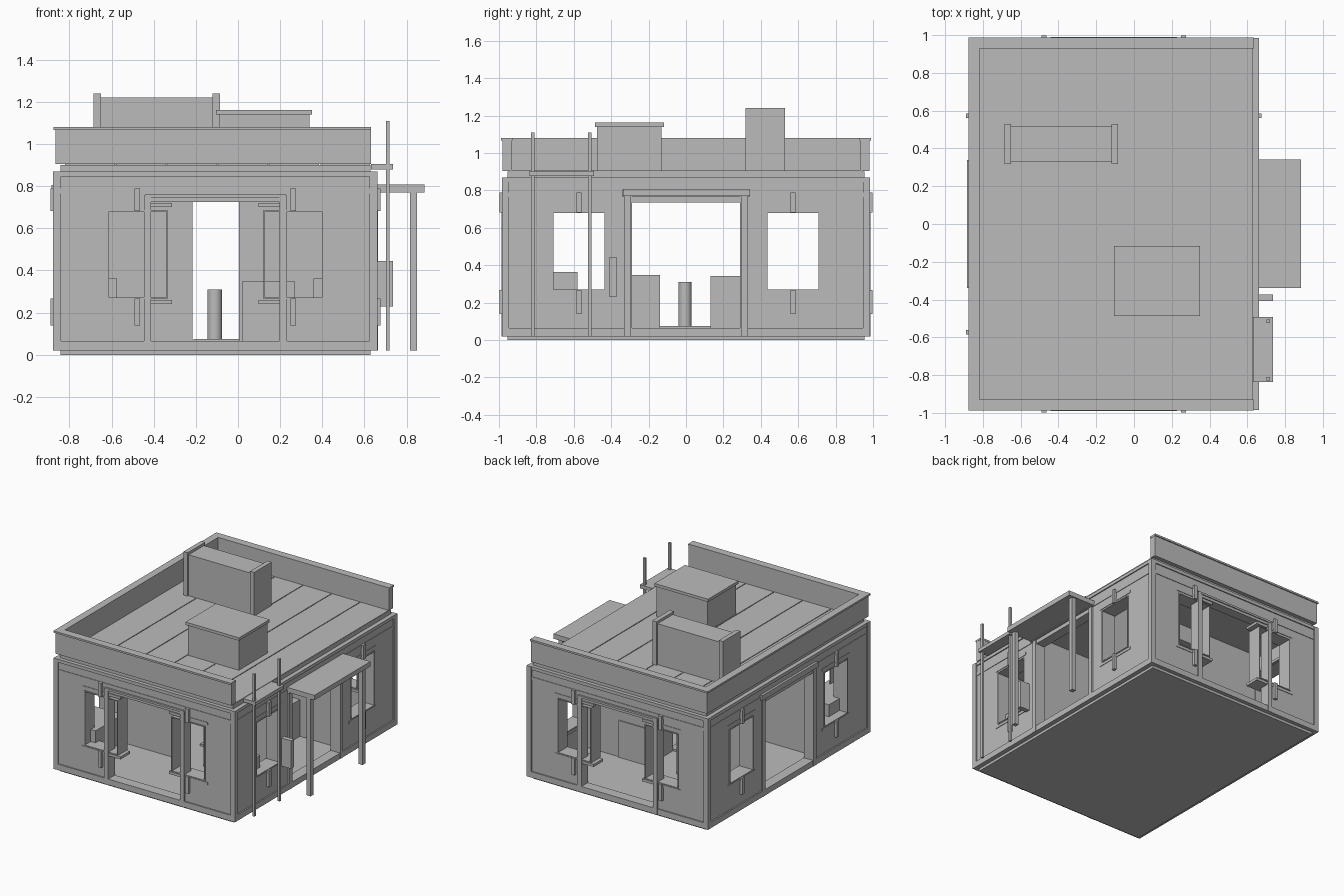
import bpy

cube = bpy.data.objects.get("Cube")
if cube:
    bpy.data.objects.remove(cube, do_unlink=True)

plaster = bpy.data.materials.new("plain_grey")
plaster.use_nodes = True
GREY = (0.5, 0.5, 0.5, 1)
plaster.diffuse_color = GREY
plaster.node_tree.nodes["Principled BSDF"].inputs["Base Color"].default_value = GREY

CX = -0.107              # centre of the building in x
HX, HY = 0.76, 0.975     # half sizes to the outer wall faces
WALL = 0.07


def box(name, x, y, z):
    """Box from three (low, high) ranges."""
    bpy.ops.mesh.primitive_cube_add(size=1, location=[sum(r) / 2 for r in (x, y, z)])
    ob = bpy.context.object
    ob.scale = [r[1] - r[0] for r in (x, y, z)]
    bpy.ops.object.transform_apply(location=True, rotation=True, scale=True)
    ob.name = name
    ob.data.materials.append(plaster)
    return ob


def on_wall(name, side, u, d, z):
    """Box on a wall: u runs along it, d is the distance outward from its face."""
    axis, sign = side
    half = HY if axis == "y" else HX
    across = sorted(sign * (half + v) for v in d)
    if axis == "y":
        return box(name, [CX + v for v in u], across, z)
    return box(name, [CX + v for v in across], u, z)


def around(c, half):
    return (c - half, c + half)


def cut(target, cutter):
    mod = target.modifiers.new("cut", "BOOLEAN")
    mod.operation = "DIFFERENCE"
    mod.solver = "EXACT"
    mod.object = cutter
    bpy.context.view_layer.objects.active = target
    bpy.ops.object.modifier_apply(modifier=mod.name)
    bpy.data.objects.remove(cutter, do_unlink=True)


SIDES = {"front": ("y", -1), "back": ("y", 1), "right": ("x", -1), "left": ("x", 1)}

# Floor and ceiling slabs
box("foundation", around(CX, 0.735), around(0, 0.955), (0, 0.03))
box("floor", around(CX, 0.75), around(0, 0.965), (0.02, 0.06))
box("roof_slab", around(CX, 0.735), around(0, 0.955), (0.85, 0.9))

# Wall shell
walls = box("walls", around(CX, HX), around(0, HY), (0.02, 0.87))
cut(walls, box("room_cutter", around(CX, HX - WALL), around(0, HY - WALL), (0, 1)))

for label, side in SIDES.items():
    long_side = side[0] == "x"
    half = HY if long_side else HX
    door = 0.29 if long_side else 0.305
    top = 0.735 if long_side else 0.725
    offset = 0.573 if long_side else 0.37

    # Doorway and its frame
    cut(walls, on_wall("door_cutter", side, (-door, door), (-0.2, 0.1), (0.06, top)))
    for s in (-1, 1):
        on_wall(label + "_door_post", side, sorted((s * door, s * (door + 0.035))),
                (-WALL, 0.012), (0.02, top + 0.03))
    on_wall(label + "_door_header", side, around(0, door + 0.02), (-WALL, 0.006), (top, top + 0.03))
    if long_side:
        on_wall(label + "_door_cap", side, around(0, 0.34), (-0.02, 0.018), (0.765, 0.805))
    else:
        on_wall(label + "_door_cap", side, around(0, 0.335), (-0.02, 0.014), (0.745, 0.76))

    # Windows: thin lining, sill, hood and rods above and below
    for s in (-1, 1):
        c = s * offset
        cut(walls, on_wall("window_cutter", side, around(c, 0.137), (-0.2, 0.1), (0.27, 0.68)))
        lining = on_wall(label + "_window_lining", side, around(c, 0.143), (-0.11, 0.006), (0.264, 0.686))
        cut(lining, on_wall("lining_cutter", side, around(c, 0.136), (-0.2, 0.1), (0.271, 0.679)))
        for part, z in (("sill", (0.24, 0.26)), ("hood", (0.70, 0.72))):
            on_wall(label + "_window_" + part, side, around(c, 0.165), (-0.11, 0.004), z)
        for z in ((0.14, 0.268), (0.682, 0.79)):
            on_wall(label + "_window_rod", side, around(c, 0.013), (-0.01, 0.022), z)

    # Base and cornice bands
    on_wall(label + "_base_band", side, around(0, half), (-WALL, 0.01), (0.02, 0.065))
    on_wall(label + "_upper_band", side, around(0, half), (-0.02, 0.004), (0.765, 0.79))
    on_wall(label + "_cornice", side, around(0, half), (-0.02, 0.008), (0.845, 0.87))

# Corner trims
for sx in (-1, 1):
    for sy in (-1, 1):
        box("corner_trim", around(CX + sx * (HX - 0.009), 0.019),
            around(sy * (HY - 0.009), 0.019), (0.02, 0.87))

# Roof planks
step = 1.455 / 6
for i in range(6):
    x = -0.825 + i * step
    box("roof_plank", (x + 0.003, x + step - 0.003), around(0, 0.94), (0.89, 0.906))

# Parapet on three sides with coping
for s in (-1, 1):
    box("parapet_end", (-0.865, 0.63), sorted((s * 0.93, s * 0.98)), (0.905, 1.07))
    box("coping_end", (-0.875, 0.632), sorted((s * 0.928, s * 0.988)), (1.066, 1.08))
box("parapet_side", (-0.865, -0.82), around(0, 0.94), (0.905, 1.07))
box("coping_side", (-0.875, -0.818), around(0, 0.94), (1.066, 1.08))

# Roof vent block with end slabs, and hatch
box("vent_block", (-0.655, -0.115), (0.33, 0.515), (0.9, 1.22))
for x in ((-0.685, -0.65), (-0.12, -0.085)):
    box("vent_end_slab", x, (0.318, 0.53), (0.9, 1.24))
box("hatch_body", (-0.09, 0.34), (-0.475, -0.13), (0.9, 1.145))
box("hatch_lid", (-0.105, 0.35), (-0.487, -0.117), (1.14, 1.162))

# Canopy on posts
box("canopy", (0.645, 0.885), (-0.338, 0.342), (0.77, 0.807))
for y in (-0.315, 0.315):
    box("canopy_post", around(0.832, 0.017), around(y, 0.017), (0.02, 0.775))

# Masts, bracket shelf and wall cabinet
box("mast_shelf", (0.63, 0.736), (-0.836, -0.493), (0.878, 0.905))
for y in (-0.82, -0.515):
    box("mast", around(0.711, 0.009), around(y, 0.009), (0.02, 1.11))
box("wall_cabinet", (0.645, 0.736), (-0.408, -0.372), (0.23, 0.445))

# Partitions with a central doorway
for s in (-1, 1):
    partition = box("partition", around(CX, HX - 0.06), sorted((s * 0.365, s * 0.425)), (0.05, 0.86))
    cut(partition, box("inner_door_cutter", (-0.215, 0.005), (-0.6, 0.6), (0.06, 0.725)))

# Indoor furniture
box("crate_front", (0.02, 0.27), (-0.433, -0.14), (0.05, 0.348))
box("crate_back", (0.02, 0.27), (0.13, 0.433), (0.05, 0.342))
for s in (-1, 1):
    box("corner_bench", [CX + v for v in sorted((s * 0.466, s * 0.7))], (-0.91, -0.58), (0.05, 0.363))
box("pillar_base", (-0.21, 0.05), (-0.16, 0.13), (0.05, 0.075))
bpy.ops.mesh.primitive_cylinder_add(vertices=24, radius=0.035, depth=0.24, location=(-0.11, -0.005, 0.19))
pillar = bpy.context.object
pillar.name = "pillar"
pillar.data.materials.append(plaster)
bpy.ops.object.shade_smooth_by_angle()
